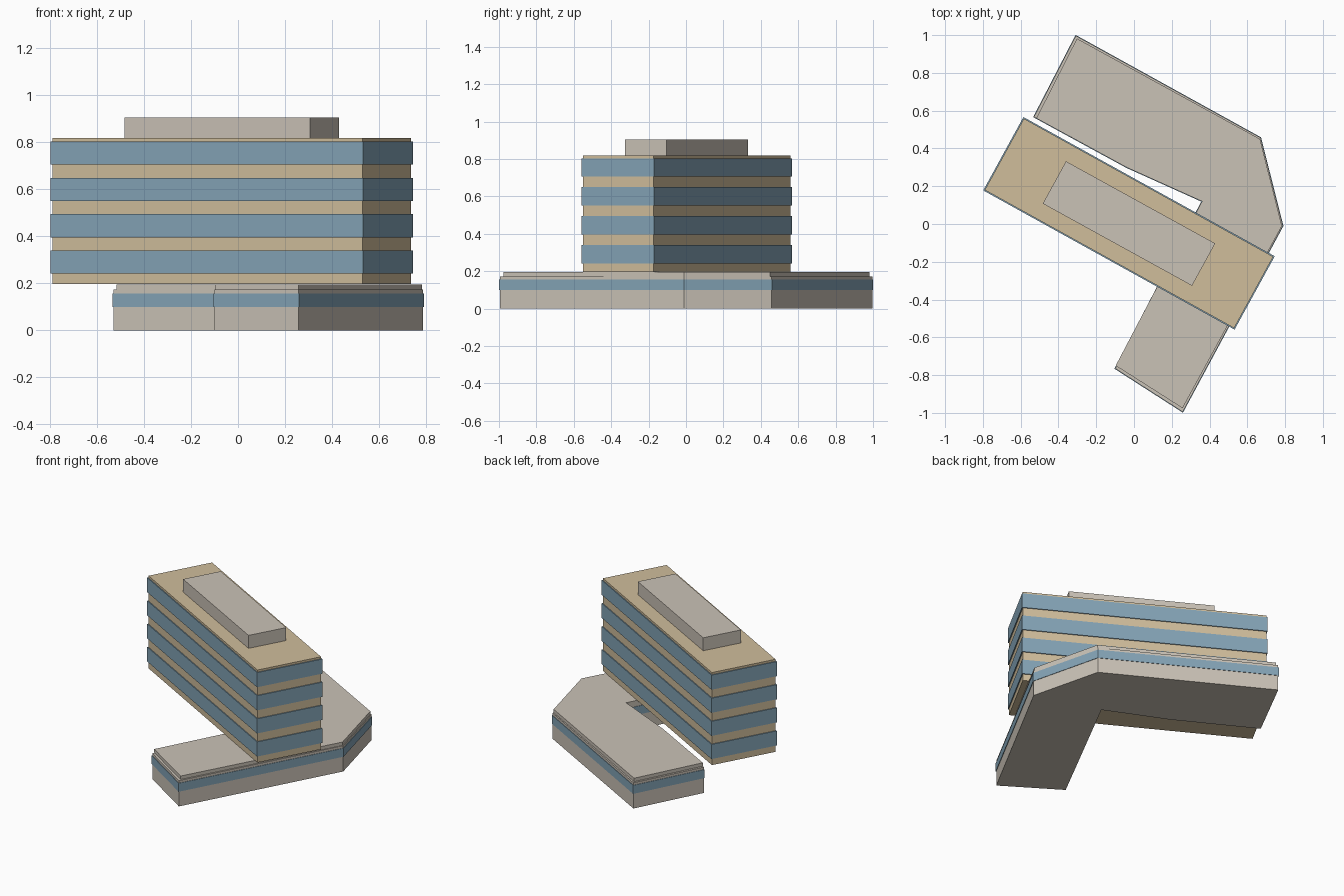
import bpy
import bmesh
from mathutils import Vector

cube = bpy.data.objects.get("Cube")
if cube:
    bpy.data.objects.remove(cube, do_unlink=True)


def make_material(name, rgb):
    mat = bpy.data.materials.new(name)
    mat.use_nodes = True
    mat.diffuse_color = (*rgb, 1)
    mat.node_tree.nodes["Principled BSDF"].inputs["Base Color"].default_value = (*rgb, 1)
    return mat


stone = make_material("pale stone", (0.59, 0.54, 0.47))
tan = make_material("tan cladding", (0.63, 0.51, 0.33))
glass = make_material("blue glass", (0.23, 0.37, 0.47))


def outset(points, amount):
    """Push every edge of a counter-clockwise outline outwards."""
    pts = [Vector(p) for p in points]
    result = []
    for i, p in enumerate(pts):
        a = (p - pts[i - 1]).normalized()
        b = (pts[(i + 1) % len(pts)] - p).normalized()
        na, nb = Vector((a.y, -a.x)), Vector((b.y, -b.x))
        result.append(p + (na + nb) * amount / (1 + na.dot(nb)))
    return result


def prism(name, outline, bottom, top, mat):
    """Extrude a flat outline between two heights."""
    bm = bmesh.new()
    base = bm.faces.new([bm.verts.new((p[0], p[1], bottom)) for p in outline])
    moved = bmesh.ops.extrude_face_region(bm, geom=[base], use_keep_orig=True)["geom"]
    verts = [g for g in moved if isinstance(g, bmesh.types.BMVert)]
    bmesh.ops.translate(bm, verts=verts, vec=(0, 0, top - bottom))
    bmesh.ops.recalc_face_normals(bm, faces=bm.faces)
    mesh = bpy.data.meshes.new(name)
    bm.to_mesh(mesh)
    bm.free()
    mesh.materials.append(mat)
    obj = bpy.data.objects.new(name, mesh)
    bpy.context.collection.objects.link(obj)
    return obj


# Angled podium with a glazed strip and a slightly set-back roof
inner = [(0.36, 0.12), (-0.04, 0.30)]
podium = [(-0.53, 0.567), (-0.10, -0.765), (0.258, -0.995),
          (0.788, -0.01), (0.67, 0.457), (-0.308, 0.997)]
podium[1:1] = inner[::-1]
roof = [(-0.517, 0.56), (-0.097, -0.75), (0.257, -0.975),
        (0.783, -0.01), (0.667, 0.45), (-0.302, 0.982)]
roof[1:1] = inner[::-1]
# order: wing end, inner elbow, then round the outside
podium_order = [podium[0], podium[2 - 1], podium[2], *podium[3:]]
roof_order = [roof[0], roof[1], roof[2], *roof[3:]]

prism("podium_walls", podium_order, 0, 0.173, stone)
prism("podium_window_band", outset(podium_order, 0.003), 0.10, 0.157, glass)
prism("podium_roof", roof_order, 0.173, 0.196, stone)

# Slab tower crossing the podium
tower = [(-0.79, 0.18), (0.53, -0.551), (0.737, -0.173), (-0.583, 0.558)]
prism("tower_body", tower, 0.197, 0.818, tan)
for floor in range(4):
    sill = 0.241 + floor * 0.155
    prism(f"tower_window_band_{floor + 1}", outset(tower, 0.006), sill, sill + 0.098, glass)

# Plant room on the tower roof
plant = [(-0.483, 0.108), (0.307, -0.327), (0.43, -0.103), (-0.36, 0.332)]
prism("roof_plant_room", plant, 0.818, 0.905, stone)
